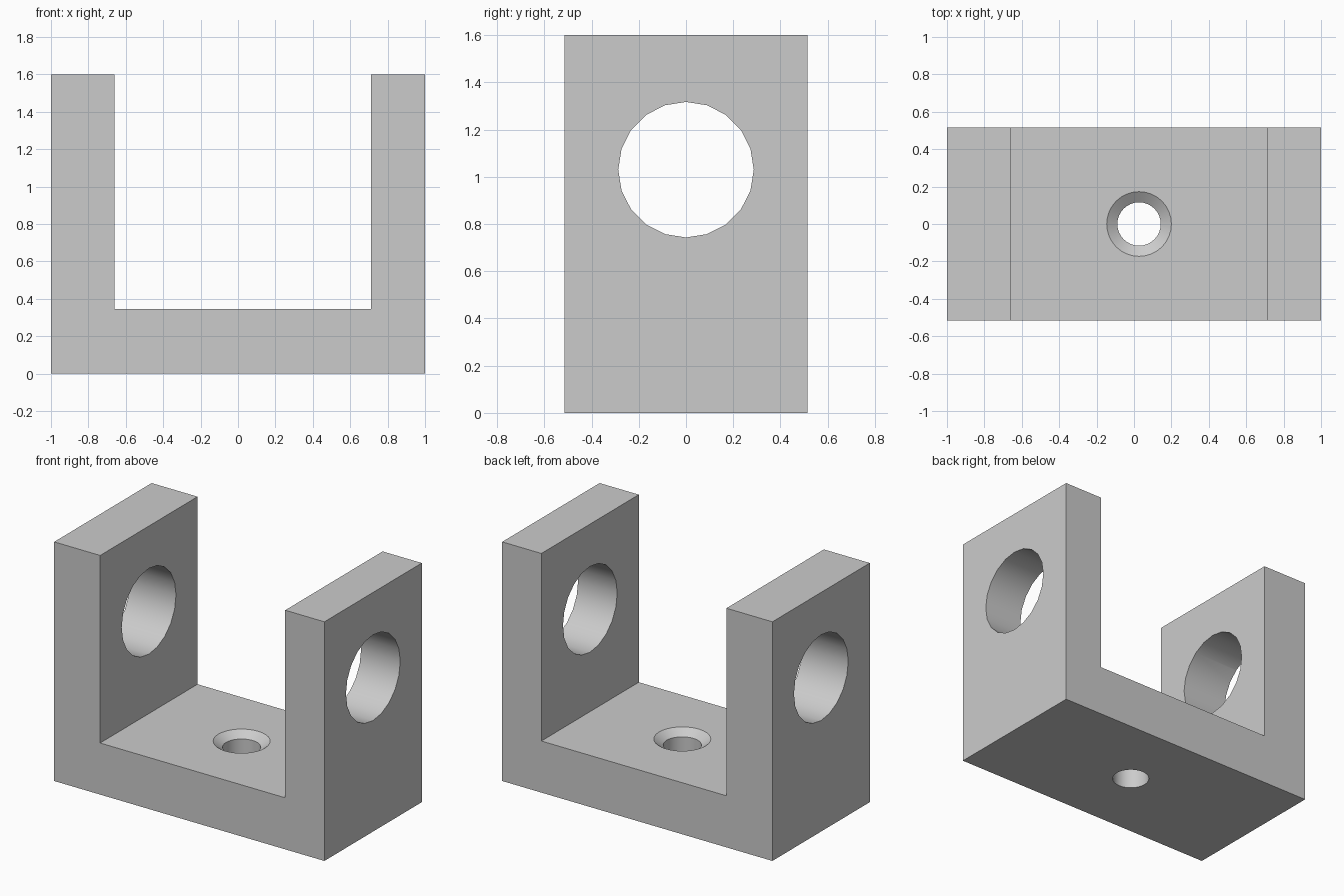
import bpy, bmesh, math

cube = bpy.data.objects.get("Cube")
if cube:
    bpy.data.objects.remove(cube, do_unlink=True)

# Overall sizes
HEIGHT, HALF_DEPTH, FLOOR = 1.60, 0.515, 0.345
LEFT_WALL, RIGHT_WALL = 0.71, -0.66
SCREW_X = 0.027

grey = bpy.data.materials.new("plain_grey")
grey.use_nodes = True
colour = (0.6, 0.6, 0.6, 1)
grey.diffuse_color = colour
grey.node_tree.nodes["Principled BSDF"].inputs["Base Color"].default_value = colour


def finish(name, bm):
    bmesh.ops.recalc_face_normals(bm, faces=bm.faces)
    mesh = bpy.data.meshes.new(name)
    bm.to_mesh(mesh)
    bm.free()
    mesh.materials.append(grey)
    obj = bpy.data.objects.new(name, mesh)
    bpy.context.collection.objects.link(obj)
    return obj


def lathe_cutter(name, profile, sides):
    """Solid of revolution about z from (radius, height) rings."""
    bm = bmesh.new()
    rings = []
    for r, z in profile:
        angles = [math.tau * i / sides for i in range(sides)]
        rings.append([bm.verts.new((r * math.cos(a), r * math.sin(a), z)) for a in angles])
    for low, high in zip(rings, rings[1:]):
        for i in range(sides):
            j = (i + 1) % sides
            bm.faces.new((low[i], low[j], high[j], high[i]))
    bm.faces.new(rings[0])
    bm.faces.new(rings[-1])
    return finish(name, bm)


# U-shaped bracket body, extruded from front to back
outline = [(-1, 0), (1, 0), (1, HEIGHT), (LEFT_WALL, HEIGHT), (LEFT_WALL, FLOOR),
           (RIGHT_WALL, FLOOR), (RIGHT_WALL, HEIGHT), (-1, HEIGHT)]
bm = bmesh.new()
face = bm.faces.new([bm.verts.new((x, -HALF_DEPTH, z)) for x, z in outline])
extruded = bmesh.ops.extrude_face_region(bm, geom=[face])["geom"]
bmesh.ops.translate(bm, vec=(0, 2 * HALF_DEPTH, 0),
                    verts=[v for v in extruded if isinstance(v, bmesh.types.BMVert)])
bracket = finish("bracket", bm)

# Bore through both uprights
bore = lathe_cutter("bore_cutter", [(0.287, -1.2), (0.287, 1.2)], 20)
bore.rotation_euler.y = math.pi / 2
bore.location.z = 1.03

# Countersunk screw hole through the base
screw = lathe_cutter("screw_hole_cutter", [(0.116, -0.1), (0.116, FLOOR - 0.04),
                                           (0.173, FLOOR), (0.173, FLOOR + 0.1)], 32)
screw.location.x = SCREW_X

# Cut the holes, then discard the cutters
bpy.ops.object.select_all(action="DESELECT")
bpy.context.view_layer.objects.active = bracket
bracket.select_set(True)
for cutter in (bore, screw):
    cutter.hide_render = True
    mod = bracket.modifiers.new(cutter.name, "BOOLEAN")
    mod.operation, mod.solver, mod.object = "DIFFERENCE", "EXACT", cutter
    bpy.ops.object.modifier_apply(modifier=mod.name)
    bpy.data.objects.remove(cutter, do_unlink=True)

# Round bores with crisp rims
bpy.ops.object.shade_smooth_by_angle(angle=math.radians(30))
